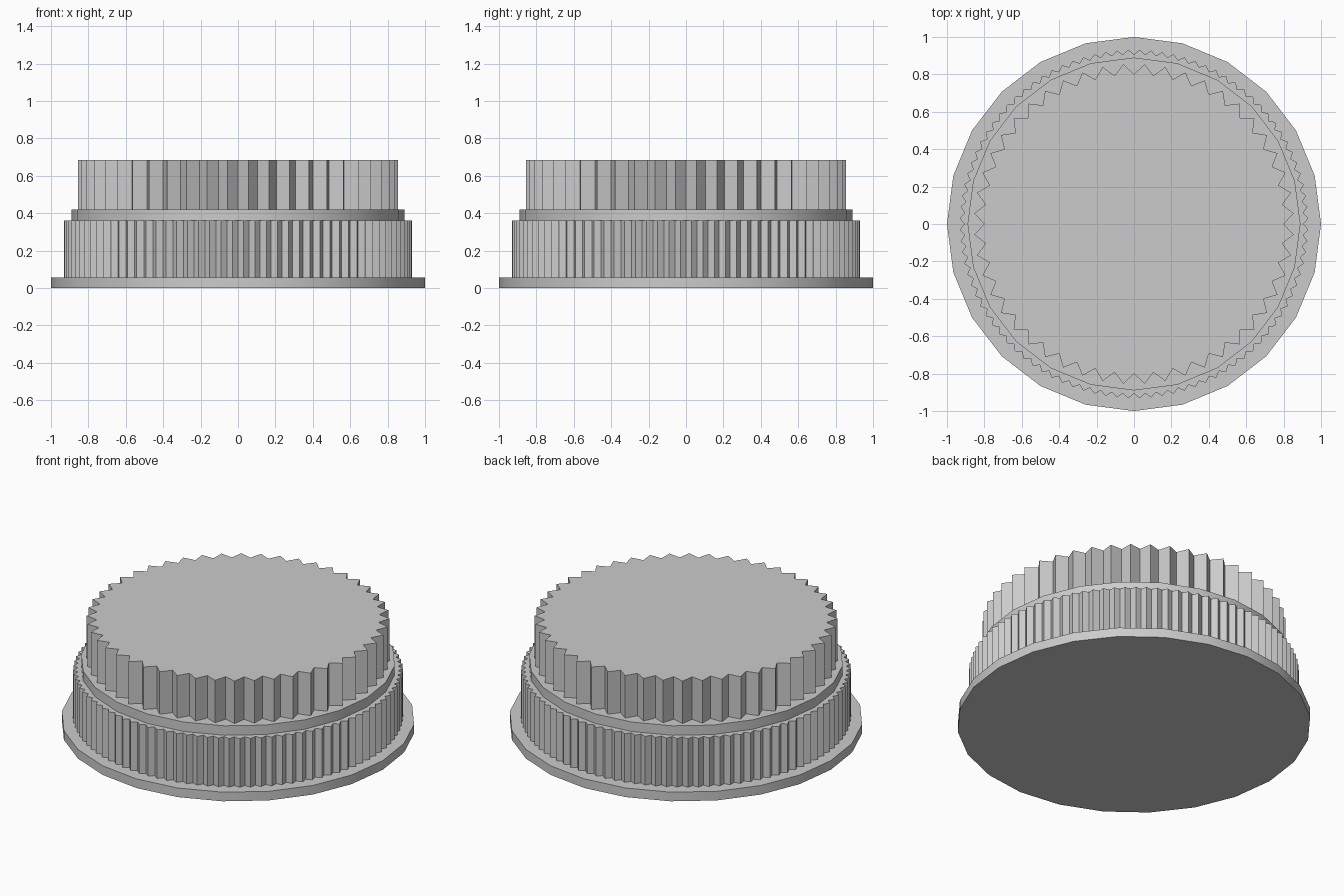
import bpy, bmesh
from math import cos, sin, tau, radians

cube = bpy.data.objects.get("Cube")
if cube:
    bpy.data.objects.remove(cube, do_unlink=True)

grey = bpy.data.materials.new("light grey")
grey.use_nodes = True
colour = (0.6, 0.6, 0.6, 1)
grey.diffuse_color = colour
grey.node_tree.nodes["Principled BSDF"].inputs["Base Color"].default_value = colour


def disc(name, sides, radii, bottom, top, smooth=False):
    """Extruded round outline; alternating radii give saw-edged grip teeth."""
    bm = bmesh.new()
    ring = []
    for i in range(sides):
        r = radii[i % len(radii)]
        a = tau * i / sides
        ring.append(bm.verts.new((r * cos(a), r * sin(a), bottom)))
    base = bm.faces.new(ring)
    result = bmesh.ops.extrude_face_region(bm, geom=[base], use_keep_orig=True)
    raised = [v for v in result["geom"] if isinstance(v, bmesh.types.BMVert)]
    bmesh.ops.translate(bm, verts=raised, vec=(0, 0, top - bottom))
    bmesh.ops.recalc_face_normals(bm, faces=bm.faces)
    mesh = bpy.data.meshes.new(name)
    bm.to_mesh(mesh)
    bm.free()
    mesh.materials.append(grey)
    obj = bpy.data.objects.new(name, mesh)
    bpy.context.collection.objects.link(obj)
    if smooth:
        bpy.ops.object.select_all(action="DESELECT")
        obj.select_set(True)
        bpy.context.view_layer.objects.active = obj
        bpy.ops.object.shade_smooth_by_angle(angle=radians(30))
    return obj


# Plain flange and collar
disc("base_flange", 24, [1.0], 0, 0.057, smooth=True)
disc("collar", 24, [0.89], 0.361, 0.42, smooth=True)

# Toothed grips: fine teeth below, coarse teeth above
disc("lower_grip", 2 * 96, [0.907, 0.932], 0.057, 0.361)
disc("upper_grip", 2 * 48, [0.80, 0.856], 0.42, 0.685)
